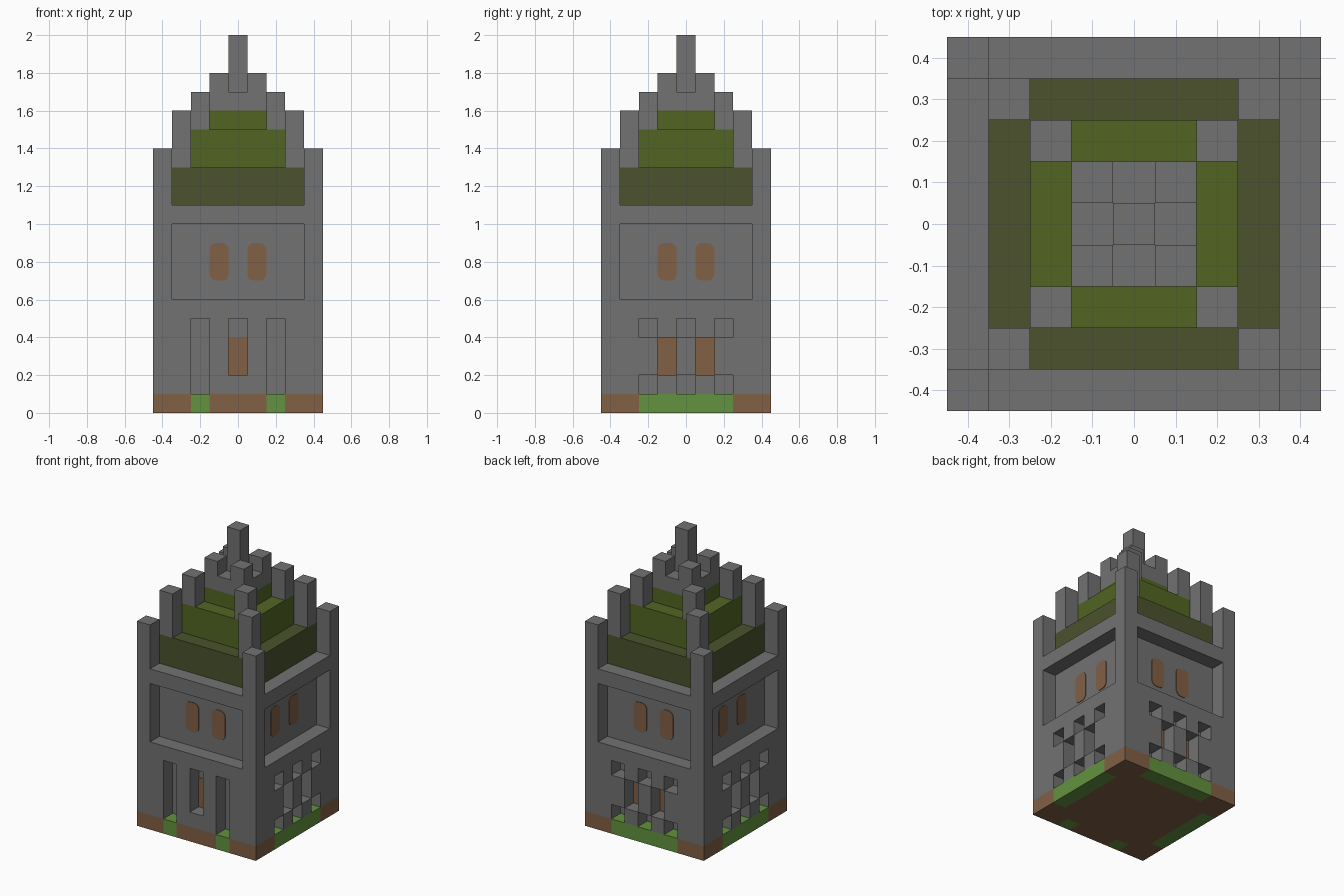
import bpy, bmesh, math
from mathutils import Matrix, Vector

if "Cube" in bpy.data.objects:
    bpy.data.objects.remove(bpy.data.objects["Cube"])

U = 0.1  # one block


def material(name, rgb):
    m = bpy.data.materials.new(name)
    m.use_nodes = True
    m.diffuse_color = (*rgb, 1)
    bsdf = m.node_tree.nodes["Principled BSDF"]
    bsdf.inputs["Base Color"].default_value = (*rgb, 1)
    bsdf.inputs["Roughness"].default_value = 0.9
    return m


STONE = material("grey stone", (0.168, 0.168, 0.168))
TIMBER = material("brown timber", (0.22, 0.115, 0.06))
GRASS = material("bright grass", (0.122, 0.287, 0.05))
OLIVE = material("dark olive roof", (0.069, 0.084, 0.025))
MOSS = material("moss green roof", (0.084, 0.13, 0.016))


def add_box(bm, lo, hi):
    """Add a box between two corners given in blocks."""
    lo, hi = Vector(lo) * U, Vector(hi) * U
    mat = Matrix.Translation((lo + hi) / 2) @ Matrix.Diagonal((*(hi - lo), 1))
    return bmesh.ops.create_cube(bm, size=1, matrix=mat)["verts"]


def finish(name, bm, mat, turn=0):
    """Turn the part about z by quarter turns and make it an object."""
    bm.transform(Matrix.Rotation(turn * math.pi / 2, 4, "Z"))
    bmesh.ops.recalc_face_normals(bm, faces=bm.faces)
    mesh = bpy.data.meshes.new(name)
    bm.to_mesh(mesh)
    bm.free()
    mesh.materials.append(mat)
    ob = bpy.data.objects.new(name, mesh)
    bpy.context.collection.objects.link(ob)
    return ob


def boxes(name, mat, spans, turn=0):
    bm = bmesh.new()
    for lo, hi in spans:
        add_box(bm, lo, hi)
    return finish(name, bm, mat, turn)


def square(name, mat, half, z0, z1):
    return boxes(name, mat, [((-half, -half, z0), (half, half, z1))])


def four_posts(name, centre, z0, z1):
    a, b = centre - 0.5, centre + 0.5
    spans = []
    for sx in (-1, 1):
        for sy in (-1, 1):
            x, y = sorted((a * sx, b * sx)), sorted((a * sy, b * sy))
            spans.append(((x[0], y[0], z0), (x[1], y[1], z1)))
    return boxes(name, STONE, spans)


# Facade patterns, top row first: # wall, . recess, o recess backed by timber
UPPER = ["#######"] + ["......."] * 4 + ["#######"]
FRONT = UPPER + ["#.#.#.#", "#.#o#.#", "#.#o#.#", "#.###.#"]
SIDE = UPPER + ["#.#.#.#", "##o#o##", "##o#o##", "#.#.#.#"]


def cells(pattern, mark):
    for row, line in enumerate(pattern):
        for col, ch in enumerate(line):
            if ch == mark:
                yield col - 3.5, len(pattern) - row


def facade(name, pattern, turn):
    """Extrude the wall cells one block thick."""
    bm = bmesh.new()
    for x, z in cells(pattern, "#"):
        bm.faces.new([bm.verts.new(Vector(p) * U) for p in (
            (x, -4.5, z), (x + 1, -4.5, z), (x + 1, -4.5, z + 1), (x, -4.5, z + 1))])
    bmesh.ops.remove_doubles(bm, verts=bm.verts, dist=0.001)
    out = bmesh.ops.extrude_face_region(bm, geom=bm.faces[:], use_keep_orig=True)
    moved = [g for g in out["geom"] if isinstance(g, bmesh.types.BMVert)]
    bmesh.ops.translate(bm, verts=moved, vec=(0, U, 0))
    finish(name, bm, STONE, turn)


def windows(name, turn):
    """Pair of thin rounded plates on the recessed panel."""
    bm = bmesh.new()
    for x in (-1, 1):
        verts = add_box(bm, (x - 0.5, -3.54, 7), (x + 0.5, -3.48, 9))
        edges = {e for v in verts for e in v.link_edges
                 if abs((e.verts[0].co - e.verts[1].co).y) > 0.001}
        bmesh.ops.bevel(bm, geom=list(edges), offset=0.035, segments=3,
                        profile=0.5, affect="EDGES")
    finish(name, bm, TIMBER, turn)


# Solid middle of the tower and floor
square("floor", TIMBER, 3.5, 0, 1)
square("inner_walls", STONE, 3.5, 1, 11)
four_posts("corner_posts", 4, 1, 14)

# The four sides: base strip, facade, timber backing and windows
for turn, side in enumerate(("front", "left", "back", "right")):
    front = side == "front"
    pattern = FRONT if front else SIDE
    soil = [(-4.5, -2.5), (2.5, 3.5)] + ([(-1.5, 1.5)] if front else [])
    lawn = [(-2.5, -1.5), (1.5, 2.5)] if front else [(-2.5, 2.5)]
    for label, mat, strip in (("soil", TIMBER, soil), ("lawn", GRASS, lawn)):
        boxes(f"{side}_{label}", mat,
              [((a, -4.5, 0), (b, -3.5, 1)) for a, b in strip], turn)
    facade(f"{side}_wall", pattern, turn)
    boxes(f"{side}_timber", TIMBER,
          [((x, -3.54, z), (x + 1, -3.48, z + 1)) for x, z in cells(pattern, "o")], turn)
    windows(f"{side}_windows", turn)

# Stepped roof with posts on the corners of each tier
square("lower_roof", OLIVE, 3.5, 11, 13)
four_posts("lower_roof_posts", 3, 13, 16)
square("middle_roof", MOSS, 2.5, 13, 15)
four_posts("middle_roof_posts", 2, 15, 17)
square("upper_roof", MOSS, 1.5, 15, 16)
square("roof_cap", STONE, 1.5, 16, 17)
four_posts("cap_posts", 1, 17, 18)
square("spire", STONE, 0.5, 17, 20)
